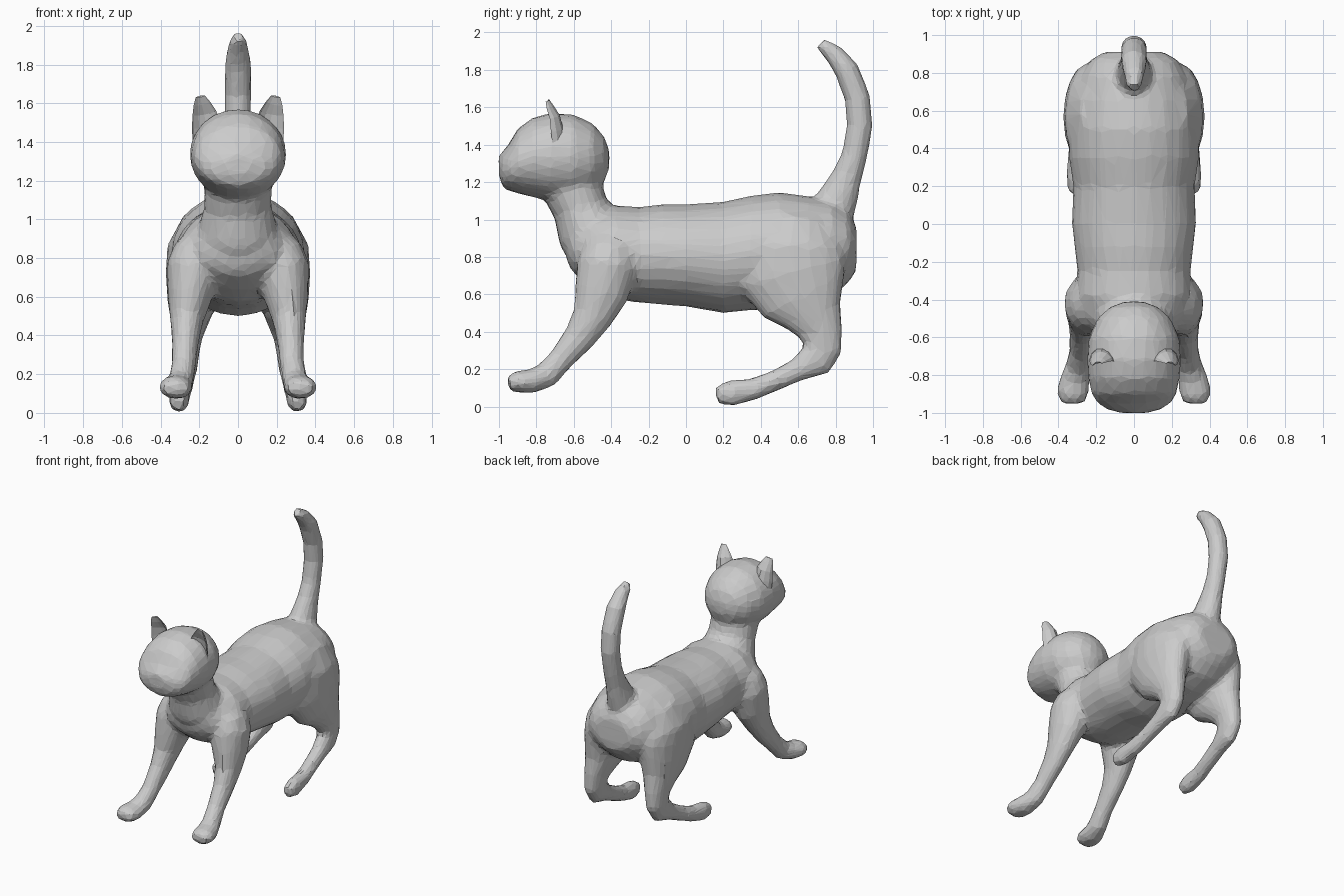
import bpy, bmesh, math
from mathutils import Vector, Matrix


def skin(bm, rings):
    """Close a row of rings into a capped tube."""
    faces = [bm.faces.new(rings[0]), bm.faces.new(rings[-1])]
    for a, b in zip(rings, rings[1:]):
        for k in range(len(a)):
            n = (k + 1) % len(a)
            faces.append(bm.faces.new((a[k], a[n], b[n], b[k])))
    bmesh.ops.recalc_face_normals(bm, faces=faces)


def loft(bm, stations, sides=18, dent=0.0):
    """Skin elliptical rings (x, y, z, half width, half depth) along a path."""
    pts = [Vector(s[:3]) for s in stations]
    rings = []
    for i, s in enumerate(stations):
        t = (pts[min(i + 1, len(pts) - 1)] - pts[max(i - 1, 0)]).normalized()
        side = Vector((1, 0, 0))
        side = (side - t * side.dot(t)).normalized()
        up = t.cross(side)
        ring = []
        for k in range(sides):
            a = 2 * math.pi * k / sides
            p = pts[i] + side * s[3] * math.cos(a) + up * s[4] * math.sin(a)
            if dent and p.y < pts[i].y:      # flatten the front of an ear
                p.y = pts[i].y + (pts[i].y - p.y) * dent
            ring.append(bm.verts.new(p))
        rings.append(ring)
    skin(bm, rings)


def along_y(bm, sections, sides=24):
    """Loft from side-view sections (y, bottom z, top z, half width)."""
    angles = [2 * math.pi * k / sides for k in range(sides)]
    skin(bm, [[bm.verts.new((w * math.cos(a), y, (lo + hi) / 2 + (hi - lo) / 2 * math.sin(a)))
               for a in angles] for y, lo, hi, w in sections])


def blob(bm, pos, size):
    bmesh.ops.create_icosphere(bm, subdivisions=2, radius=1,
                               matrix=Matrix.LocRotScale(Vector(pos), None, Vector(size)))


def finish(bm, name):
    me = bpy.data.meshes.new(name)
    bm.to_mesh(me)
    bm.free()
    ob = bpy.data.objects.new(name, me)
    bpy.context.collection.objects.link(ob)
    return ob


def mirrored(stations, s):
    return [(s * r[0],) + tuple(r[1:]) for r in stations]


bm = bmesh.new()

# torso
along_y(bm, [(-.635, .77, .90, .11), (-.60, .71, .98, .19), (-.50, .635, 1.04, .275),
             (-.38, .575, 1.075, .31), (-.25, .555, 1.067, .30), (-.12, .545, 1.082, .315),
             (0, .535, 1.082, .33), (.20, .50, 1.095, .322), (.35, .515, 1.128, .345),
             (.50, .52, 1.145, .345), (.65, .54, 1.125, .325), (.78, .585, 1.10, .285),
             (.87, .665, 1.04, .23), (.912, .73, .96, .155)])

# head with blunt muzzle
along_y(bm, [(-.41, 1.27, 1.37, .05), (-.44, 1.2, 1.45, .13), (-.50, 1.14, 1.515, .195),
             (-.60, 1.105, 1.56, .24), (-.72, 1.10, 1.57, .25), (-.82, 1.12, 1.545, .242),
             (-.90, 1.14, 1.485, .225), (-.95, 1.155, 1.40, .195),
             (-.983, 1.18, 1.36, .14), (-1.0, 1.23, 1.34, .075)])
# nose and chin
blob(bm, (0, -.965, 1.325), (.045, .045, .03))
blob(bm, (0, -.945, 1.185), (.045, .035, .035))

# neck
loft(bm, [(0, -.42, .82, .22, .2), (0, -.52, .95, .205, .18), (0, -.565, 1.06, .175, .15),
          (0, -.60, 1.15, .175, .16), (0, -.64, 1.25, .17, .17)])

# tail
loft(bm, [(0, .74, .96, .12, .14), (0, .82, 1.13, .085, .105), (0, .86, 1.23, .072, .082),
          (0, .90, 1.34, .068, .07), (0, .93, 1.5, .07, .071), (0, .917, 1.65, .07, .07),
          (0, .86, 1.8, .07, .067), (0, .785, 1.893, .054, .053), (0, .715, 1.943, .036, .033)])

front_leg = [(.19, -.39, .91, .08, .10), (.21, -.405, .84, .125, .145),
             (.225, -.42, .75, .146, .165),
             (.25, -.455, .60, .115, .145), (.265, -.50, .48, .087, .108),
             (.272, -.57, .37, .07, .087), (.28, -.67, .25, .063, .068),
             (.295, -.75, .165, .066, .071), (.315, -.83, .135, .081, .064),
             (.326, -.90, .132, .088, .06), (.326, -.952, .125, .061, .04)]
hind_leg = [(.17, .58, 1.0, .11, .20), (.215, .56, .84, .152, .29), (.225, .57, .71, .15, .30),
            (.24, .63, .58, .126, .24), (.25, .685, .48, .10, .157),
            (.26, .725, .39, .076, .116), (.265, .73, .31, .066, .108),
            (.268, .70, .255, .062, .10), (.275, .60, .198, .056, .063),
            (.285, .48, .14, .054, .056), (.298, .36, .093, .054, .058),
            (.305, .24, .07, .055, .072), (.31, .16, .063, .04, .048)]
for s in (-1, 1):
    loft(bm, mirrored(front_leg, s))
    loft(bm, mirrored(hind_leg, s))

# fuse the parts into one faceted skin
body = finish(bm, "cat_body")
m = body.modifiers.new("fuse", 'REMESH')
m.mode = 'VOXEL'
m.voxel_size = .02
m = body.modifiers.new("soften", 'SMOOTH')
m.factor = .5
m.iterations = 6
m = body.modifiers.new("facets", 'DECIMATE')
m.ratio = .11
m.use_symmetry = True
m.symmetry_axis = 'X'

# hollow ears, with the inner and outer rims curled forward
ear = [(.155, -.695, 1.42, .08, .05), (.162, -.70, 1.48, .077, .045),
       (.174, -.71, 1.55, .062, .036), (.187, -.73, 1.60, .043, .025),
       (.195, -.74, 1.635, .024, .014)]
for s, side in ((-1, "right"), (1, "left")):
    bm = bmesh.new()
    loft(bm, mirrored(ear, s), 12, .4)
    for v in bm.verts:
        v.co.y -= 5 * (v.co.x - s * .17) ** 2
    finish(bm, side + "_ear")
